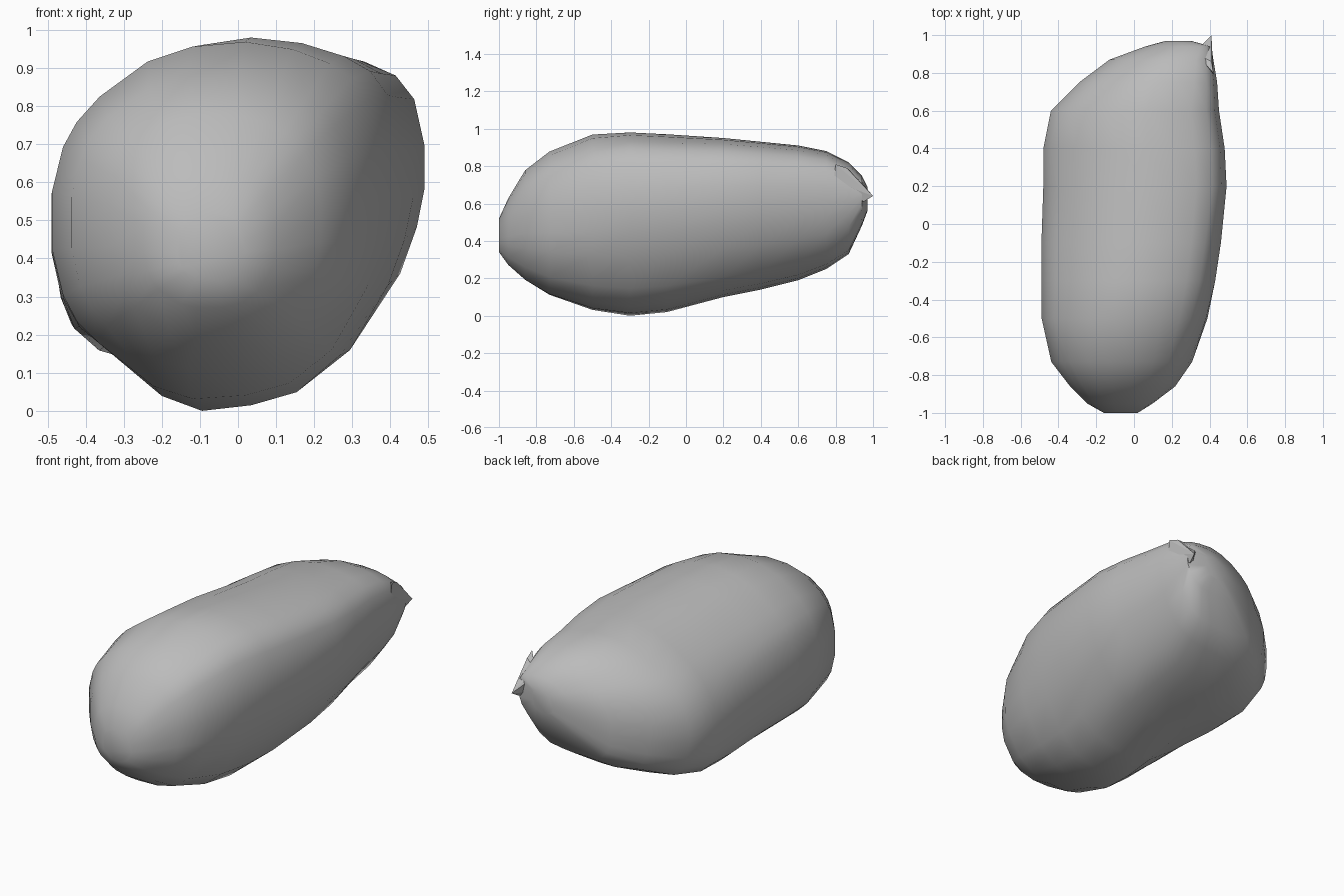
import bpy
import bmesh
import math
from mathutils import Vector

default_cube = bpy.data.objects.get("Cube")
if default_cube:
    bpy.data.objects.remove(default_cube, do_unlink=True)


def make_material(name, colour):
    material = bpy.data.materials.new(name)
    material.use_nodes = True
    material.diffuse_color = colour
    shader = material.node_tree.nodes["Principled BSDF"]
    shader.inputs["Base Color"].default_value = colour
    return material


def add_object(name, bm, material):
    bmesh.ops.recalc_face_normals(bm, faces=bm.faces)
    mesh = bpy.data.meshes.new(name)
    bm.to_mesh(mesh)
    bm.free()
    mesh.materials.append(material)
    obj = bpy.data.objects.new(name, mesh)
    bpy.context.collection.objects.link(obj)
    return obj


def clamp(value):
    return max(0, min(1, value))


stone_grey = make_material("stone grey", (0.5, 0.5, 0.5, 1))

# Lopsided middle cross-section, scaled to fit each station's extents
middle_outline = [
    (1, .14), (1, .4), (.92, .69), (.82, .82), (.67, .9), (.43, .97),
    (.14, 1), (-.14, .96), (-.4, .87), (-.69, .67), (-.84, .53), (-.93, .39),
    (-1, .14), (-1, -.14), (-.93, -.4), (-.84, -.55), (-.7, -.66),
    (-.37, -.92), (-.14, -1), (.14, -.97), (.4, -.9), (.65, -.7),
    (.86, -.34), (.95, -.1),
]

# Rear cross-section: sloping upper side, full lower corner
rear_outline = [
    (1, .14), (1, .4), (.95, .69), (.85, .84), (.67, .93), (.43, .98),
    (.14, 1), (-.14, .93), (-.4, .79), (-.64, .6), (-.8, .42), (-.92, .2),
    (-1, -.08), (-1, -.35), (-.97, -.6), (-.91, -.78), (-.78, -.92),
    (-.4, -1), (-.14, -1), (.14, -.97), (.4, -.92), (.65, -.76),
    (.87, -.4), (.96, -.1),
]

# Body stations: y, left and right edge, lowest and highest point
stations = [
    (-1, -.16, .02, .34, .52),
    (-.95, -.25, .1, .27, .63),
    (-.86, -.34, .22, .19, .78),
    (-.73, -.44, .31, .11, .88),
    (-.5, -.49, .39, .03, .97),
    (-.3, -.49, .43, 0, .98),
    (-.1, -.49, .46, .02, .97),
    (.2, -.48, .49, .1, .95),
    (.4, -.48, .48, .14, .93),
    (.6, -.44, .45, .19, .91),
    (.75, -.29, .44, .25, .88),
    (.87, -.13, .42, .33, .82),
    (.94, .06, .41, .48, .75),
    (.97, .17, .3, .56, .69),
]


def rounded(point):
    """Move an outline point onto a slightly squared circle."""
    angle = math.atan2(point.y, point.x)
    c, s = math.cos(angle), math.sin(angle)
    return Vector((math.copysign(abs(c) ** .85, c), math.copysign(abs(s) ** .85, s)))


def section(y):
    """Blend from a round front through the middle to the rear outline."""
    front = clamp((-.3 - y) / .6)
    rear = clamp((y + .15) / .45)
    for middle_point, rear_point in zip(middle_outline, rear_outline):
        point = Vector(middle_point)
        yield point.lerp(rounded(point), front).lerp(Vector(rear_point), rear)


def build_body():
    bm = bmesh.new()
    rings = []
    for y, left, right, low, high in stations:
        mid_x, half_x = (left + right) / 2, (right - left) / 2
        mid_z, half_z = (low + high) / 2, (high - low) / 2
        rings.append([
            bm.verts.new((mid_x + u * half_x, y, mid_z + v * half_z))
            for u, v in section(y)
        ])
    count = len(middle_outline)
    for ring, following in zip(rings, rings[1:]):
        for i in range(count):
            j = (i + 1) % count
            bm.faces.new((ring[i], ring[j], following[j], following[i]))
    bm.faces.new(rings[0])
    bm.faces.new(rings[-1])
    return add_object("pebble_body", bm, stone_grey)


body = build_body()
bpy.ops.object.select_all(action="DESELECT")
body.select_set(True)
bpy.context.view_layer.objects.active = body
bpy.ops.object.shade_smooth_by_angle(angle=0.7)

# Faceted spur on the rear corner
bm = bmesh.new()
for point in [
    (.33, .9, .76), (.35, .94, .7), (.41, 1, .64), (.42, .8, .81),
    (.42, .79, .72), (.4, .95, .61), (.41, .86, .79), (.34, .9, .63),
]:
    bm.verts.new(point)
hull = bmesh.ops.convex_hull(bm, input=bm.verts)
unused = [v for v in hull["geom_interior"] if isinstance(v, bmesh.types.BMVert)]
bmesh.ops.delete(bm, geom=unused, context="VERTS")
add_object("rear_spur", bm, stone_grey)
